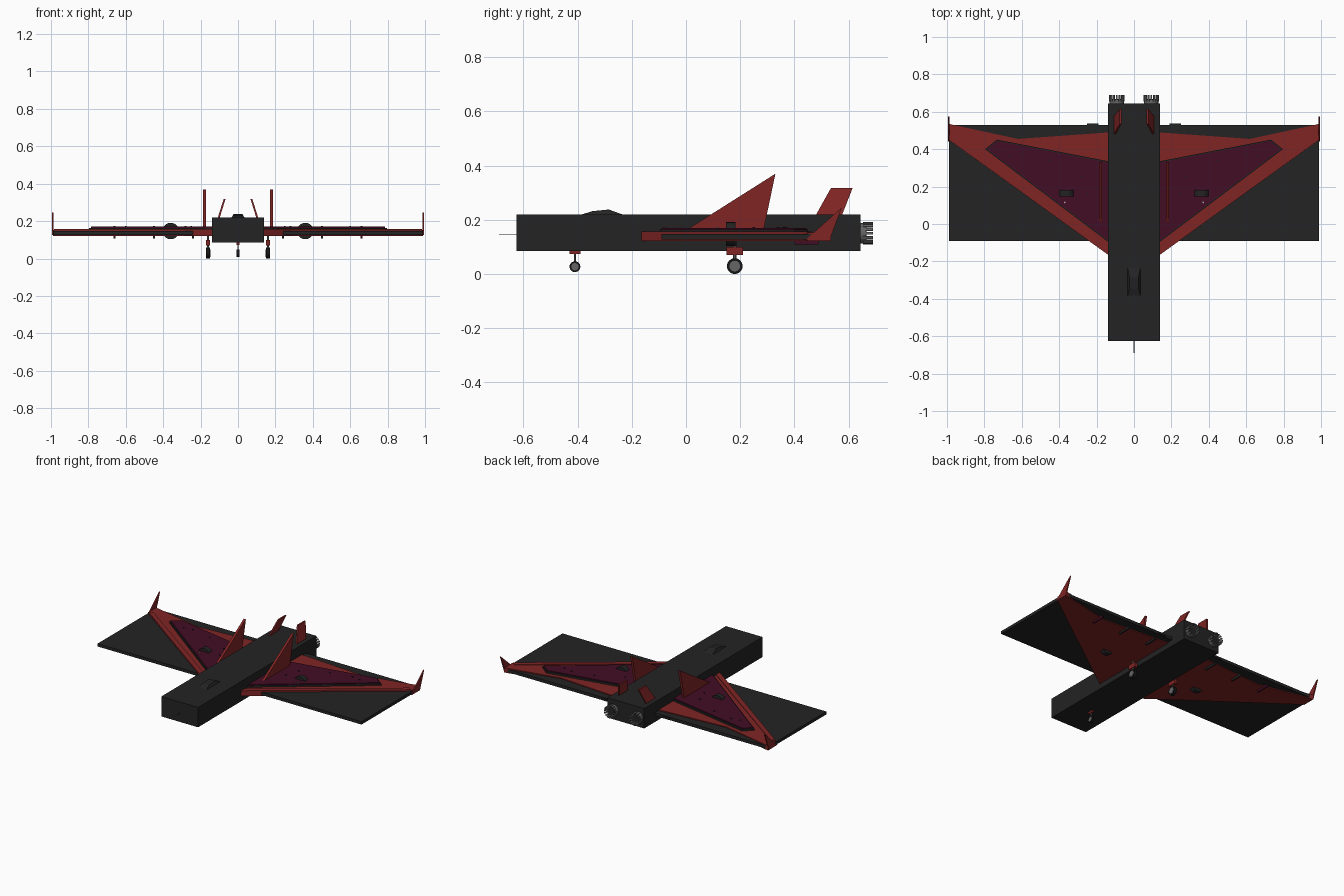
import bpy, bmesh, math
from mathutils import Matrix, Vector

if "Cube" in bpy.data.objects:
    bpy.data.objects.remove(bpy.data.objects["Cube"])


def material(name, rgb):
    m = bpy.data.materials.new(name)
    m.use_nodes = True
    m.diffuse_color = (*rgb, 1)
    m.node_tree.nodes["Principled BSDF"].inputs["Base Color"].default_value = (*rgb, 1)
    return m


CHARCOAL = material("charcoal", (0.017, 0.017, 0.017))
RED = material("dark red", (0.22, 0.018, 0.018))
MAROON = material("maroon", (0.056, 0.004, 0.018))
STEEL = material("steel grey", (0.13, 0.13, 0.13))
RUBBER = material("black rubber", (0.008, 0.008, 0.008))
PALE = material("pale grey", (0.4, 0.4, 0.4))


def finish(bm, name, mat, smooth=False):
    bmesh.ops.recalc_face_normals(bm, faces=bm.faces)
    mesh = bpy.data.meshes.new(name)
    bm.to_mesh(mesh)
    bm.free()
    mesh.materials.append(mat)
    obj = bpy.data.objects.new(name, mesh)
    bpy.context.collection.objects.link(obj)
    if smooth:
        bpy.ops.object.select_all(action="DESELECT")
        obj.select_set(True)
        bpy.context.view_layer.objects.active = obj
        bpy.ops.object.shade_smooth_by_angle()
    return obj


def box(name, mat, lo, hi):
    bm = bmesh.new()
    bmesh.ops.create_cube(bm, size=1)
    lo, hi = Vector(lo), Vector(hi)
    for v in bm.verts:
        v.co = Vector([(a + b) / 2 + c * (b - a) for a, b, c in zip(lo, hi, v.co)])
    return finish(bm, name, mat)


def plate(name, mat, outline, z0, z1, side=1):
    """Flat plan outline (x, y) extruded in z."""
    bm = bmesh.new()
    face = bm.faces.new([bm.verts.new((side * x, y, z0)) for x, y in outline])
    new = bmesh.ops.extrude_face_region(bm, geom=[face])["geom"]
    for v in new:
        if isinstance(v, bmesh.types.BMVert):
            v.co.z = z1
    return finish(bm, name, mat)


def fin(name, mat, outline, x_root, x_tip, thick, side):
    """Upright side outline (y, z), leaning from x_root to x_tip."""
    z_lo = min(z for y, z in outline)
    z_hi = max(z for y, z in outline)
    bm = bmesh.new()
    rows = []
    for half in (-thick / 2, thick / 2):
        rows.append([bm.verts.new((side * (x_root + (x_tip - x_root) * (z - z_lo) / (z_hi - z_lo) + half), y, z))
                     for y, z in outline])
    bm.faces.new(rows[0])
    bm.faces.new(rows[1])
    n = len(outline)
    for i in range(n):
        j = (i + 1) % n
        bm.faces.new((rows[0][i], rows[0][j], rows[1][j], rows[1][i]))
    return finish(bm, name, mat)


def rod(name, mat, centre, radius, length, axis, sides=24, r2=None):
    bm = bmesh.new()
    bmesh.ops.create_cone(bm, cap_ends=True, segments=sides, radius1=radius,
                          radius2=radius if r2 is None else r2, depth=length)
    turn = {"x": Matrix.Rotation(math.pi / 2, 4, "Y"),
            "y": Matrix.Rotation(-math.pi / 2, 4, "X"), "z": Matrix()}[axis]
    bm.transform(Matrix.Translation(centre) @ turn)
    return finish(bm, name, mat, True)


def wheel(name, x, y, z, radius, width):
    rod(name + "_tyre", RUBBER, (x, y, z), radius, width, "x")
    rod(name + "_hub", STEEL, (x, y, z), radius * 0.68, width + 0.004, "x")


# Fuselage, broad wing slab and nose probe
box("fuselage", CHARCOAL, (-0.138, -0.625, 0.085), (0.138, 0.645, 0.22))
box("wing_slab", CHARCOAL, (-0.99, -0.09, 0.127), (0.99, 0.53, 0.147))
rod("nose_probe", STEEL, (0, -0.657, 0.145), 0.0015, 0.066, "y", 8)

# Canopy with sloped ends
canopy = [(-0.39, 0.218), (-0.345, 0.232), (-0.285, 0.238), (-0.23, 0.218)]
bm = bmesh.new()
left, right = [[bm.verts.new((s * (0.035 if z < 0.22 else 0.024), y, z)) for y, z in canopy]
               for s in (1, -1)]
bm.faces.new(left)
bm.faces.new(right)
for i in range(4):
    j = (i + 1) % 4
    bm.faces.new((left[i], left[j], right[j], right[i]))
finish(bm, "canopy", CHARCOAL)

for s, tag in ((1, "left"), (-1, "right")):
    # Delta wing, its leading edge strip and its raised inner panel
    plate(tag + "_delta_wing", RED,
          [(0.13, -0.17), (0.99, 0.45), (0.99, 0.535), (0.62, 0.455), (0.13, 0.49)], 0.121, 0.153, s)
    plate(tag + "_leading_strip", RED,
          [(0.138, -0.165), (0.985, 0.447), (0.96, 0.465), (0.138, -0.125)], 0.15, 0.157, s)
    plate(tag + "_panel_border", CHARCOAL,
          [(0.135, -0.098), (0.796, 0.4), (0.733, 0.451), (0.135, 0.335)], 0.15, 0.164, s)
    plate(tag + "_wing_panel", MAROON,
          [(0.135, -0.09), (0.785, 0.4), (0.73, 0.444), (0.135, 0.328)], 0.15, 0.17, s)

    # Round pod through the wing, with small fasteners beside it
    rod(tag + "_wing_pod", CHARCOAL, (s * 0.36, 0.165, 0.147), 0.044, 0.034, "y")
    for x, y in ((0.37, 0.115), (0.28, 0.25), (0.45, 0.34), (0.6, 0.37), (0.66, 0.36), (0.25, 0.16)):
        rod(tag + "_fastener", PALE if y < 0.12 else CHARCOAL, (s * x, y, 0.171), 0.005, 0.006, "z", 8)

    # Actuator fairings under the trailing edge
    for x in (0.24, 0.45, 0.66):
        box(tag + "_actuator_fairing", MAROON if x > 0.6 else CHARCOAL,
            (s * x - 0.005, 0.4, 0.108), (s * x + 0.005, 0.49, 0.125))
    box(tag + "_flap_hinge", CHARCOAL, (s * 0.22 - 0.03, 0.52, 0.13), (s * 0.22 + 0.03, 0.536, 0.142))

    # Tall wing fin, canted tail fin and tip winglet
    fin(tag + "_wing_fin", RED, [(-0.01, 0.155), (0.33, 0.37), (0.285, 0.155)], 0.18, 0.18, 0.016, s)
    fin(tag + "_tail_fin", RED, [(0.478, 0.215), (0.535, 0.317), (0.615, 0.317), (0.575, 0.215)],
        0.104, 0.072, 0.01, s)
    fin(tag + "_winglet", RED, [(0.44, 0.125), (0.575, 0.245), (0.53, 0.125)], 0.991, 0.991, 0.008, s)

    # Engine nozzle: collar, dark throat and a ring of petals
    ex, ez = s * 0.092, 0.15
    rod(tag + "_nozzle_collar", STEEL, (ex, 0.652, ez), 0.038, 0.024, "y")
    rod(tag + "_nozzle_throat", CHARCOAL, (ex, 0.665, ez), 0.03, 0.004, "y")
    bm = bmesh.new()
    for k in range(16):
        made = bmesh.ops.create_cube(bm, size=1)["verts"]
        place = (Matrix.Translation((ex, 0.672, ez)) @ Matrix.Rotation(math.tau * k / 16, 4, "Y")
                 @ Matrix.Translation((0, 0, 0.039)) @ Matrix.Diagonal((0.01, 0.036, 0.005, 1)))
        bmesh.ops.transform(bm, matrix=place, verts=made)
    finish(bm, tag + "_nozzle_petals", STEEL)

    # Main landing gear
    box(tag + "_gear_door", RED, (s * 0.16 - 0.01, 0.15, 0.07), (s * 0.16 + 0.01, 0.21, 0.1))
    rod(tag + "_gear_strut", STEEL, (s * 0.16, 0.18, 0.08), 0.006, 0.09, "z", 12)
    wheel(tag + "_main_wheel", s * 0.16, 0.18, 0.029, 0.029, 0.02)

# Nose landing gear
box("nose_gear_door", RED, (-0.008, -0.43, 0.073), (0.008, -0.39, 0.086))
rod("nose_gear_strut", STEEL, (0, -0.41, 0.058), 0.004, 0.06, "z", 12)
wheel("nose_wheel", 0, -0.41, 0.027, 0.02, 0.014)
